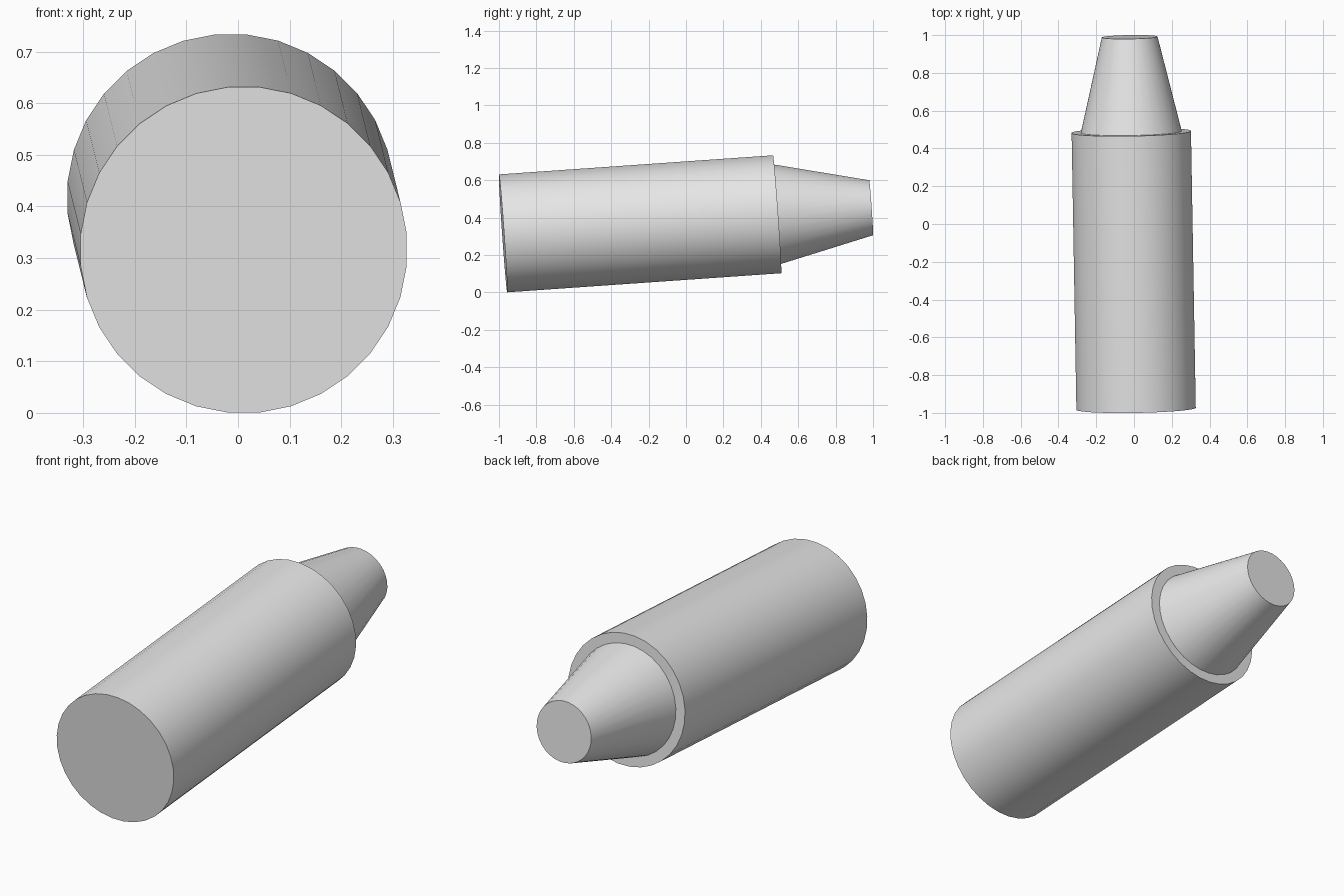
import bpy, bmesh, math
from mathutils import Matrix, Vector

if "Cube" in bpy.data.objects:
    bpy.data.objects.remove(bpy.data.objects["Cube"])

SIDES = 32

grey = bpy.data.materials.new("light grey")
grey.diffuse_color = (0.8, 0.8, 0.8, 1)
grey.use_nodes = True
grey.node_tree.nodes["Principled BSDF"].inputs["Base Color"].default_value = grey.diffuse_color

# Slightly tilted long axis, shared by both parts
base = Vector((0.011, -0.978, 0.316))
tip = Vector((-0.023, 0.990, 0.453))
axis = (tip - base).normalized()
side = (Vector((1, 0, 0)) - axis * axis.x).normalized()
up = axis.cross(side)
frame = Matrix((side, up, axis)).transposed().to_4x4()
frame.translation = base
length = (tip - base).length
shoulder = 1.469


def turned_part(name, start, end, r_start, r_end, open_start=False):
    """Straight or tapered cylinder lying along the shared axis."""
    bm = bmesh.new()
    place = (frame @ Matrix.Translation((0, 0, (start + end) / 2))
             @ Matrix.Rotation(math.pi / SIDES, 4, 'Z'))
    bmesh.ops.create_cone(bm, cap_ends=True, segments=SIDES, radius1=r_start,
                          radius2=r_end, depth=end - start, matrix=place)
    bm.normal_update()
    if open_start:
        caps = [f for f in bm.faces if f.normal.dot(axis) < -0.99]
        bmesh.ops.delete(bm, geom=caps, context='FACES_ONLY')
    mesh = bpy.data.meshes.new(name)
    bm.to_mesh(mesh)
    bm.free()
    mesh.materials.append(grey)
    obj = bpy.data.objects.new(name, mesh)
    bpy.context.collection.objects.link(obj)
    bpy.ops.object.select_all(action='DESELECT')
    obj.select_set(True)
    bpy.context.view_layer.objects.active = obj
    bpy.ops.object.shade_smooth_by_angle(angle=math.radians(30))


# Main barrel, then the narrower tapered nose on its end face
turned_part("barrel", 0, shoulder, 0.3175, 0.3175)
turned_part("tapered_nose", shoulder, length, 0.268, 0.148, open_start=True)
